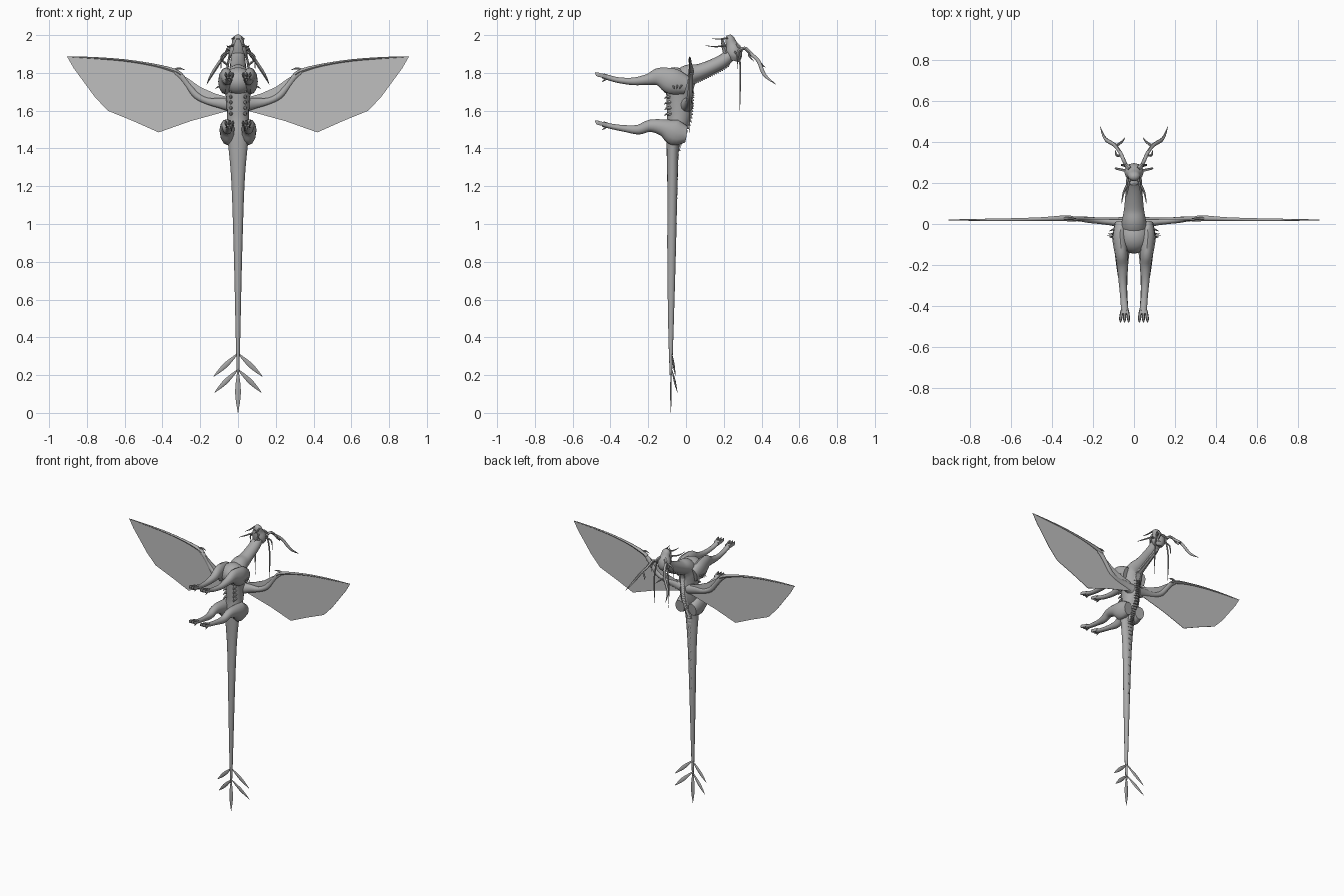
import bpy, bmesh, math
from mathutils import Vector

grey = bpy.data.materials.new("dragon_grey")
grey.diffuse_color = (0.4, 0.4, 0.4, 1)
membrane_grey = bpy.data.materials.new("membrane_grey")
membrane_grey.diffuse_color = (0.52, 0.52, 0.52, 1)


def finish(name, bm, mat=grey, angle=45):
    bmesh.ops.recalc_face_normals(bm, faces=bm.faces)
    me = bpy.data.meshes.new(name)
    bm.to_mesh(me)
    bm.free()
    ob = bpy.data.objects.new(name, me)
    bpy.context.collection.objects.link(ob)
    me.materials.append(mat)
    bpy.ops.object.select_all(action='DESELECT')
    ob.select_set(True)
    bpy.context.view_layer.objects.active = ob
    bpy.ops.object.shade_smooth_by_angle(angle=math.radians(angle))
    return ob


def smooth_path(pts, n):
    """Catmull-Rom samples through position + radius rows."""
    out = []
    for i in range(len(pts) - 1):
        a, b = pts[max(i - 1, 0)], pts[i]
        c, d = pts[i + 1], pts[min(i + 2, len(pts) - 1)]
        for k in range(n):
            t = k / n
            out.append([0.5 * (2 * q + (r - p) * t + (2 * p - 5 * q + 4 * r - s) * t * t
                               + (3 * q - p - 3 * r + s) * t ** 3)
                        for p, q, r, s in zip(a, b, c, d)])
    out.append(list(pts[-1]))
    return out


def add_tube(bm, pts, sides=10, n=4, ref=(1, 0, 0)):
    """Rows are x, y, z, radius along ref, radius across it."""
    rows = smooth_path(pts, n)
    pos = [Vector(r[:3]) for r in rows]
    rings = []
    for i, r in enumerate(rows):
        t = (pos[min(i + 1, len(pos) - 1)] - pos[max(i - 1, 0)]).normalized()
        u = Vector(ref)
        u = (u - t * u.dot(t)).normalized()
        v = t.cross(u)
        ring = []
        for k in range(sides):
            a = 2 * math.pi * k / sides
            ring.append(bm.verts.new(pos[i] + u * math.cos(a) * max(r[3], .0008)
                                     + v * math.sin(a) * max(r[4], .0008)))
        rings.append(ring)
    for p, q in zip(rings, rings[1:]):
        for k in range(sides):
            bm.faces.new((p[k], p[(k + 1) % sides], q[(k + 1) % sides], q[k]))
    bm.faces.new(rings[0][::-1])
    bm.faces.new(rings[-1])


def tube(name, pts, **kw):
    bm = bmesh.new()
    add_tube(bm, pts, **kw)
    return finish(name, bm)


def ball(name, centre, radii):
    bm = bmesh.new()
    bmesh.ops.create_uvsphere(bm, u_segments=16, v_segments=10, radius=1)
    for v in bm.verts:
        v.co = Vector([c + r * p for c, r, p in zip(centre, radii, v.co)])
    return finish(name, bm)


# tail, trunk and neck in one sweep: y, z, half width, half depth
BODY = [(-.08, .2, .006, .006), (-.08, .4, .012, .013), (-.077, .8, .021, .022),
        (-.072, 1.2, .034, .027), (-.07, 1.4, .05, .033), (-.06, 1.47, .06, .045),
        (-.038, 1.56, .058, .062), (-.035, 1.65, .062, .068), (-.03, 1.73, .07, .07),
        (.01, 1.785, .06, .058), (.07, 1.805, .049, .043), (.13, 1.83, .043, .038),
        (.19, 1.86, .04, .036), (.235, 1.895, .036, .032)]
tube("body", [(0,) + b for b in BODY], sides=16, n=5)
ball("chest", (0, -.06, 1.755), (.08, .085, .075))

# head pointing forward (up), with jaw
tube("head", [(0, .25, 1.865, .03, .03), (0, .255, 1.89, .046, .042), (0, .25, 1.925, .045, .042),
              (0, .24, 1.955, .033, .03), (0, .23, 1.985, .028, .023), (0, .225, 2.0, .012, .01)],
     sides=12, n=3)
tube("jaw", [(0, .215, 1.90, .03, .018), (0, .2, 1.94, .024, .012), (0, .19, 1.98, .01, .006)],
     sides=8, n=3)

# plates along the spine, found from the body sweep
bm = bmesh.new()
rows = smooth_path(BODY, 6)
for i in range(13, len(rows) - 4, 1):
    r, d = rows[i], Vector((0, rows[i + 1][0] - rows[i - 1][0], rows[i + 1][1] - rows[i - 1][1])).normalized()
    out = Vector((0, d.z, -d.y))
    base = Vector((0, r[0], r[1])) + out * (r[3] - .004)
    h = .006 if r[1] < 1.38 else .014
    w = r[2] * .4
    tip = base + out * h - d * .012
    a, b = base - d * .012, base + d * .012
    vs = [bm.verts.new(p) for p in (a + Vector((w, 0, 0)), b + Vector((w * .8, 0, 0)),
                                    b - Vector((w * .8, 0, 0)), a - Vector((w, 0, 0)),
                                    tip + Vector((w * .5, 0, 0)), tip - Vector((w * .5, 0, 0)))]
    for f in ((0, 1, 4), (1, 2, 5, 4), (2, 3, 5), (3, 0, 4, 5), (0, 3, 2, 1)):
        bm.faces.new([vs[k] for k in f])
finish("spine_plates", bm, angle=20)


def leaf(bm, a, b, w):
    a, b = Vector(a), Vector(b)
    add_tube(bm, [(*a.lerp(b, t), w * k, .005 * k) for t, k in
                  ((0, .2), (.3, .8), (.55, 1), (.8, .6), (1, .02))],
             sides=6, n=2, ref=(b - a).cross(Vector((0, 1, 0))))


# tail fronds
bm = bmesh.new()
leaf(bm, (0, -.08, .23), (0, -.08, 0), .015)
for s in (1, -1):
    leaf(bm, (0, -.075, .315), (s * .13, -.055, .192), .013)
    leaf(bm, (0, -.075, .23), (s * .125, -.045, .107), .013)
finish("tail_fronds", bm)

for s, side in ((1, "right"), (-1, "left")):
    # legs: x, y, z, half width, half height
    legs = {"front": [(.06, 0, 1.735, .035, .05), (.068, -.07, 1.755, .037, .068),
                      (.062, -.14, 1.778, .032, .05), (.056, -.2, 1.765, .028, .03),
                      (.055, -.28, 1.755, .02, .02), (.05, -.36, 1.762, .017, .015),
                      (.046, -.41, 1.775, .018, .014), (.046, -.44, 1.785, .019, .014)],
            "hind": [(.05, 0, 1.475, .035, .045), (.056, -.06, 1.485, .04, .068),
                     (.058, -.12, 1.51, .038, .045), (.058, -.19, 1.52, .03, .032),
                     (.055, -.25, 1.5, .024, .026), (.05, -.32, 1.505, .017, .018),
                     (.046, -.4, 1.518, .017, .014), (.046, -.44, 1.53, .019, .015)]}
    for kind, pts in legs.items():
        tube(f"{kind}_leg_{side}", [(s * p[0],) + p[1:] for p in pts], sides=12, n=4)
        z = pts[-1][2]
        bm = bmesh.new()
        for dx in (-.014, 0, .014):
            x = s * .046 + dx
            add_tube(bm, [(x * .98, -.42, z - .003, .007, .011), (x + dx * .3, -.455, z + .003, .008, .012),
                          (x + dx * .4, -.47, z + .008, .006, .012), (x + dx * .4, -.48, z + .018, .001, .002)],
                     sides=6, n=2)
        add_tube(bm, [(s * .046, -.41, z - .005, .007, .006), (s * .046, -.43, z - .022, .006, .006),
                      (s * .046, -.445, z - .032, .001, .001)], sides=6, n=2)
        finish(f"{kind}_toes_{side}", bm)

    # wing arm, leading finger and thumb claw
    tube(f"wing_arm_{side}", [(s * .03, 0, 1.63, .04, .04), (s * .09, .01, 1.64, .022, .03),
                              (s * .16, .015, 1.65, .016, .018), (s * .22, .02, 1.68, .015, .018),
                              (s * .265, .025, 1.735, .012, .016), (s * .3, .025, 1.78, .012, .016),
                              (s * .335, .025, 1.805, .01, .012)], sides=10, n=3, ref=(0, 1, 0))
    tube(f"wing_finger_{side}", [(s * .3, .025, 1.79, .014, .01), (s * .34, .028, 1.812, .014, .012),
                                 (s * .45, .024, 1.842, .009, .008), (s * .6, .021, 1.866, .007, .006),
                                 (s * .76, .02, 1.879, .005, .005), (s * .905, .02, 1.886, .002, .002)],
         sides=8, n=3, ref=(0, 1, 0))
    tube(f"wing_claw_{side}", [(s * .345, .027, 1.815, .008, .008), (s * .31, .027, 1.824, .006, .006),
                               (s * .28, .027, 1.815, .001, .001)], sides=6, n=3, ref=(0, 1, 0))
    # membrane as a thin plate
    bm = bmesh.new()
    outline = [(.905, 1.886), (.87, 1.825), (.82, 1.757), (.76, 1.675), (.69, 1.6), (.555, 1.545),
               (.42, 1.485), (.25, 1.545), (.05, 1.6), (.05, 1.67), (.12, 1.69), (.2, 1.725), (.27, 1.775),
               (.34, 1.808), (.45, 1.84), (.6, 1.864), (.76, 1.877)]
    f = bm.faces.new([bm.verts.new((s * x, .0185, z)) for x, z in outline])
    ext = bmesh.ops.extrude_face_region(bm, geom=[f])
    for v in ext["geom"]:
        if isinstance(v, bmesh.types.BMVert):
            v.co.y += .003
    bmesh.ops.triangulate(bm, faces=bm.faces[:])
    finish(f"wing_membrane_{side}", bm, membrane_grey)

    # branched antler sweeping back
    bm = bmesh.new()
    add_tube(bm, [(s * .03, .27, 1.91, .008, .008), (s * .05, .31, 1.93, .009, .009),
                  (s * .065, .345, 1.9, .009, .009), (s * .095, .385, 1.86, .009, .01),
                  (s * .14, .415, 1.79, .008, .009), (s * .165, .475, 1.74, .001, .001)], sides=8)
    add_tube(bm, [(s * .09, .38, 1.87, .007, .007), (s * .06, .4, 1.845, .006, .006),
                  (s * .045, .42, 1.83, .001, .001)], sides=6)
    add_tube(bm, [(s * .06, .335, 1.91, .006, .006), (s * .085, .335, 1.89, .006, .006),
                  (s * .09, .36, 1.86, .001, .001)], sides=6)
    finish(f"antler_{side}", bm)

    # long straight mane strands and chin whiskers
    bm = bmesh.new()
    add_tube(bm, [(s * .04, .28, 1.92, .005, .005), (s * .055, .287, 1.83, .006, .005),
                  (s * .06, .287, 1.72, .005, .004), (s * .055, .285, 1.6, .001, .001)], sides=6)
    add_tube(bm, [(s * .04, .26, 1.91, .008, .006), (s * .085, .27, 1.89, .006, .005),
                  (s * .09, .275, 1.82, .001, .001)], sides=6)
    for y0, z0, y1, z1, x in ((.22, 1.985, .135, 1.982, .03), (.21, 1.945, .1, 1.945, .05)):
        add_tube(bm, [(s * .022, y0, z0, .006, .006), (s * x, (y0 + y1) / 2, z0 - .006, .005, .004),
                      (s * x * 1.2, y1, z1, .001, .001)], sides=6)
    add_tube(bm, [(s * .02, .27, 1.95, .012, .01), (s * .035, .285, 1.935, .01, .008),
                  (s * .045, .3, 1.91, .001, .001)], sides=6)
    finish(f"mane_and_whiskers_{side}", bm)

    # small spikes along the flank, shoulder and belly
    bm = bmesh.new()
    for k in range(5):
        z = 1.585 + .03 * k
        add_tube(bm, [(s * .035, -.08, z, .012, .012), (s * .04, -.105, z - .004, .006, .006),
                      (s * .042, -.115, z - .012, .001, .001)], sides=6, n=2)
    for k in range(3):
        add_tube(bm, [(s * .085, -.02 - .025 * k, 1.74, .008, .008),
                      (s * .122, -.035 - .014 * k, 1.715, .001, .001)], sides=6, n=1, ref=(0, 1, 0))
    finish(f"flank_spikes_{side}", bm)
